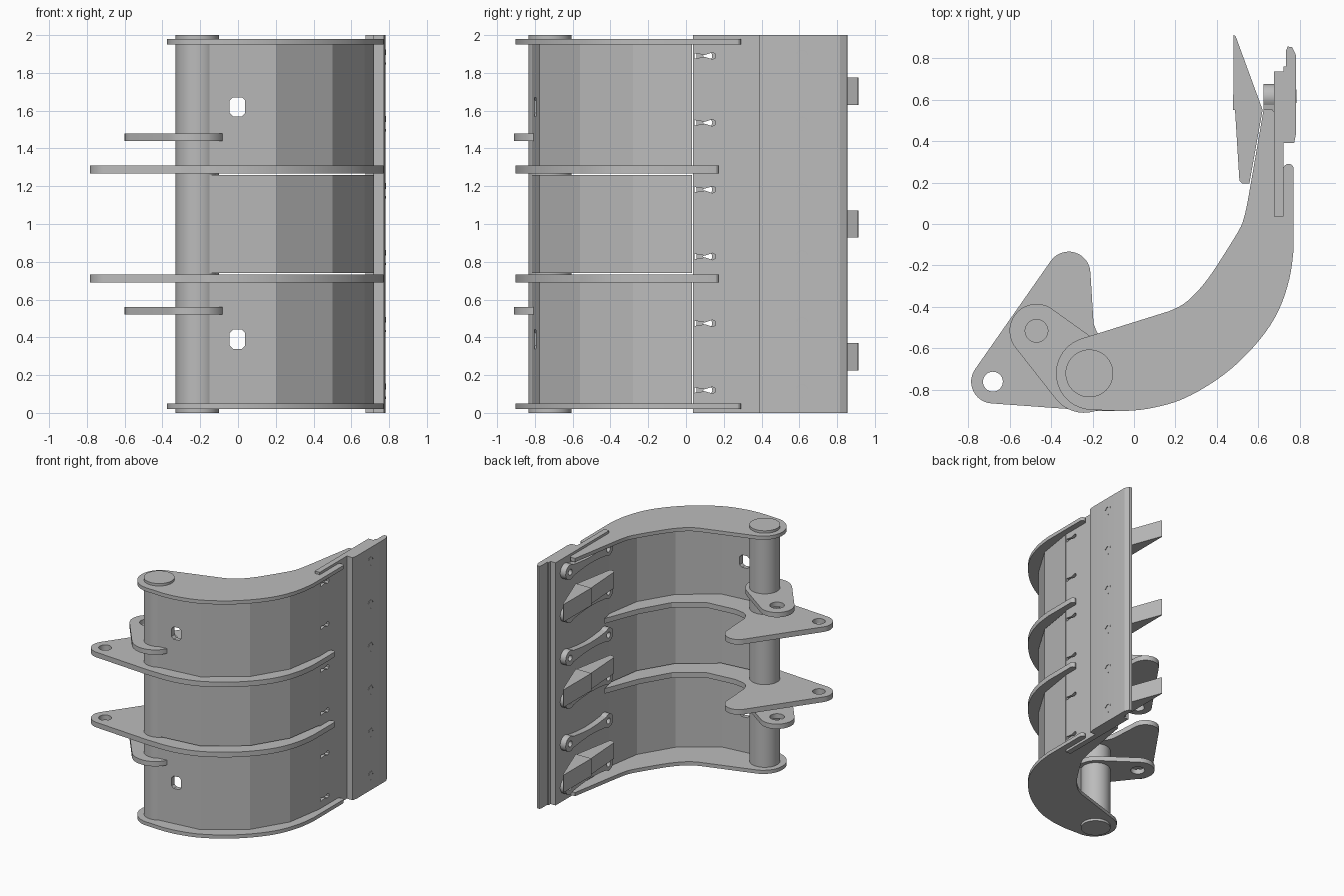
import bpy, bmesh, math
from mathutils import Matrix, Vector

cube = bpy.data.objects.get("Cube")
if cube:
    bpy.data.objects.remove(cube, do_unlink=True)

steel = bpy.data.materials.new("steel_grey")
steel.use_nodes = True
GREY = (0.5, 0.5, 0.5, 1)
steel.diffuse_color = GREY
steel.node_tree.nodes["Principled BSDF"].inputs["Base Color"].default_value = GREY


def arc(cx, cy, r, a0, a1, n=12):
    angles = [math.radians(a0 + (a1 - a0) * i / n) for i in range(n + 1)]
    return [(cx + r * math.cos(a), cy + r * math.sin(a)) for a in angles]


def circle(cx, cy, r, n=24):
    return arc(cx, cy, r, 0, 360, n)[:-1]


def spline(pts, n=5):
    """Smooth curve through the points."""
    p = [Vector(q) for q in [pts[0]] + pts + [pts[-1]]]
    out = []
    for a, b, c, d in zip(p, p[1:], p[2:], p[3:]):
        for i in range(n):
            t = i / n
            q = b + (c - a) * t / 2 + (a - 2.5 * b + 2 * c - d / 2) * t * t
            q += (1.5 * (b - c) + (d - a) / 2) * t ** 3
            out.append((q.x, q.y))
    return out + [tuple(pts[-1])]


def prism(name, outline, low, high, holes=(), along_x=False):
    """Plate with holes; profile is in xy, or in yz when it is thick along x."""
    bm = bmesh.new()
    for loop in [outline, *holes]:
        vs = [bm.verts.new((u, v, low)) for u, v in loop]
        for i, v in enumerate(vs):
            bm.edges.new((vs[i - 1], v))
    bmesh.ops.triangle_fill(bm, edges=bm.edges[:], use_beauty=True, normal=(0, 0, 1))
    base = bm.faces[:]
    new = bmesh.ops.extrude_face_region(bm, geom=base, use_keep_orig=True)["geom"]
    bmesh.ops.translate(bm, vec=(0, 0, high - low),
                        verts=[g for g in new if isinstance(g, bmesh.types.BMVert)])
    if along_x:
        bm.transform(Matrix(((0, 0, 1, 0), (1, 0, 0, 0), (0, 1, 0, 0), (0, 0, 0, 1))))
    bmesh.ops.recalc_face_normals(bm, faces=bm.faces[:])
    mesh = bpy.data.meshes.new(name)
    bm.to_mesh(mesh)
    bm.free()
    mesh.materials.append(steel)
    ob = bpy.data.objects.new(name, mesh)
    bpy.context.collection.objects.link(ob)
    bpy.ops.object.select_all(action="DESELECT")
    ob.select_set(True)
    bpy.context.view_layer.objects.active = ob
    bpy.ops.object.shade_smooth_by_angle(angle=math.radians(20))
    return ob


def cut(ob, cutter):
    mod = ob.modifiers.new("cut", "BOOLEAN")
    mod.operation = "DIFFERENCE"
    mod.solver = "EXACT"
    mod.object = cutter
    bpy.context.view_layer.objects.active = ob
    bpy.ops.object.modifier_apply(modifier=mod.name)
    bpy.data.objects.remove(cutter, do_unlink=True)


def pair(name, outline, low, high, holes=()):
    """The same plate low down and mirrored about mid height."""
    prism("lower_" + name, outline, low, high, holes)
    prism("upper_" + name, outline, 2 - high, 2 - low, holes)


# Pivot tube
prism("pivot_tube", circle(-0.215, -0.72, 0.115, 48), 0, 2)

# End plates
outer = spline([(-0.05, -0.902), (0.07, -0.89), (0.22, -0.85), (0.37, -0.77), (0.5, -0.67),
                (0.62, -0.54), (0.7, -0.41), (0.75, -0.26), (0.77, -0.12)])
inner = spline([(0.55, 0.12), (0.53, 0.03), (0.5, -0.04), (0.38, -0.23), (0.31, -0.32),
                (0.24, -0.385), (0.17, -0.42)], 4)
slot = [(0.72, 0.04), (0.675, 0.04)]
end_plate = (outer + arc(0.745, 0.265, 0.025, 0, 180, 8) + slot
             + [(0.675, 0.54), (0.665, 0.553), (0.625, 0.553)] + inner
             + arc(-0.2, -0.72, 0.176, 105, 265, 20))
pair("end_plate", end_plate, 0.02, 0.05)

# Middle ribs with lever arms
rib = (outer + arc(0.745, 0.15, 0.025, 0, 180, 8) + slot
       + [(0.66, 0.12), (0.55, -0.16), (0.41, -0.4), (0.2, -0.55), (-0.05, -0.575)]
       + spline([(-0.13, -0.56), (-0.17, -0.535), (-0.195, -0.48)], 4)
       + arc(-0.315, -0.238, 0.105, 3, 145) + arc(-0.68, -0.76, 0.105, 145, 266)
       + [(-0.2, -0.9)])
pair("lever_rib", rib, 0.69, 0.732, [circle(-0.68, -0.76, 0.048)])

# Small ears on the tube
ear = arc(-0.24, -0.735, 0.175, -139, 52, 24) + arc(-0.47, -0.515, 0.13, 50, 221, 18)
pair("tube_ear", ear, 0.52, 0.56, [circle(-0.47, -0.515, 0.055)])

# Curved shell in three bays, faceted
shell = [(-0.15, -0.815), (0.2, -0.775), (0.5, -0.56), (0.67, -0.28), (0.72, 0.033),
         (0.68, 0.033), (0.633, -0.265), (0.47, -0.535), (0.19, -0.737), (-0.15, -0.775)]
bays = [("lower", 0.05, 0.69, 0.39), ("middle", 0.74, 1.26, None), ("upper", 1.31, 1.95, 1.62)]
for place, low, high, window in bays:
    bay = prism(place + "_shell", shell, low, high)
    for p in bay.data.polygons:
        p.use_smooth = False
    if window:
        # Window with clipped corners
        hole = [(-0.04, -0.9), (0.035, -0.9), (0.035, -0.7), (-0.04, -0.7)]
        w, h, c = 0.041, 0.051, 0.018
        hole = [(sx * (w - a), sz * (h - b)) for sx, sz, swap in
                ((1, 1, 0), (-1, 1, 1), (-1, -1, 0), (1, -1, 1))
                for a, b in ([(0, c), (c, 0)], [(c, 0), (0, c)])[swap]]
        cutter = prism("window_cutter", hole, -0.1, 0.1)
        cutter.data.transform(Matrix.Translation((-0.003, -0.78, window))
                              @ Matrix.Rotation(math.pi / 2, 4, "X"))
        cutter.hide_render = True
        cut(bay, cutter)

# Lip plate with a row of bow-tie slots
rows = [0.12 + 0.354 * i for i in range(6)]
bow_ties = [[(0.045, z - 0.014), (0.1, z - 0.005), (0.14, z - 0.018), (0.155, z - 0.01),
             (0.155, z + 0.01), (0.14, z + 0.018), (0.1, z + 0.005), (0.045, z + 0.014)]
            for z in rows]
prism("lip_plate", [(0.036, 0), (0.735, 0), (0.735, 2), (0.036, 2)], 0.675, 0.72,
      bow_ties, along_x=True)

# Cutting edge
edge = [(0.72, 0.39), (0.772, 0.39), (0.78, 0.43), (0.78, 0.815), (0.762, 0.853),
        (0.74, 0.855), (0.733, 0.835), (0.733, 0.76), (0.72, 0.76)]
prism("cutting_edge", edge, 0, 2)

# Links behind the lip and bolt marks on the cutting edge
for i, z in enumerate(rows):
    waist = [(0.47, 0.034), (0.36, 0.026), (0.25, 0.03)]
    link = (arc(0.613, z, 0.062, -130, 130, 16) + [(y, z + d) for y, d in waist]
            + arc(0.11, z, 0.055, 50, 310, 16) + [(y, z - d) for y, d in reversed(waist)])
    prism(f"link_{i + 1}", link, 0.625, 0.675,
          [circle(0.613, z, 0.024, 16), circle(0.115, z, 0.024, 16)], along_x=True)
    mark = arc(0.615, z, 0.035, 10, 160, 8) + arc(0.615, z, 0.026, 160, 10, 8)
    prism(f"bolt_mark_{i + 1}", mark, 0.779, 0.784, along_x=True)
    prism(f"bolt_dot_{i + 1}", circle(0.615, z - 0.04, 0.006, 8), 0.779, 0.783, along_x=True)

# Teeth: a wedge tip on a tapered shank
tip = [(0.478, 0.55), (0.62, 0.55), (0.49, 0.905), (0.48, 0.912)]
shank = [(0.487, 0.55), (0.508, 0.21), (0.522, 0.195), (0.556, 0.195), (0.62, 0.55)]
for i, z in enumerate((0.297, 1.0, 1.703)):
    prism(f"tooth_tip_{i + 1}", tip, z - 0.072, z + 0.072)
    prism(f"tooth_shank_{i + 1}", shank, z - 0.066, z + 0.066)
